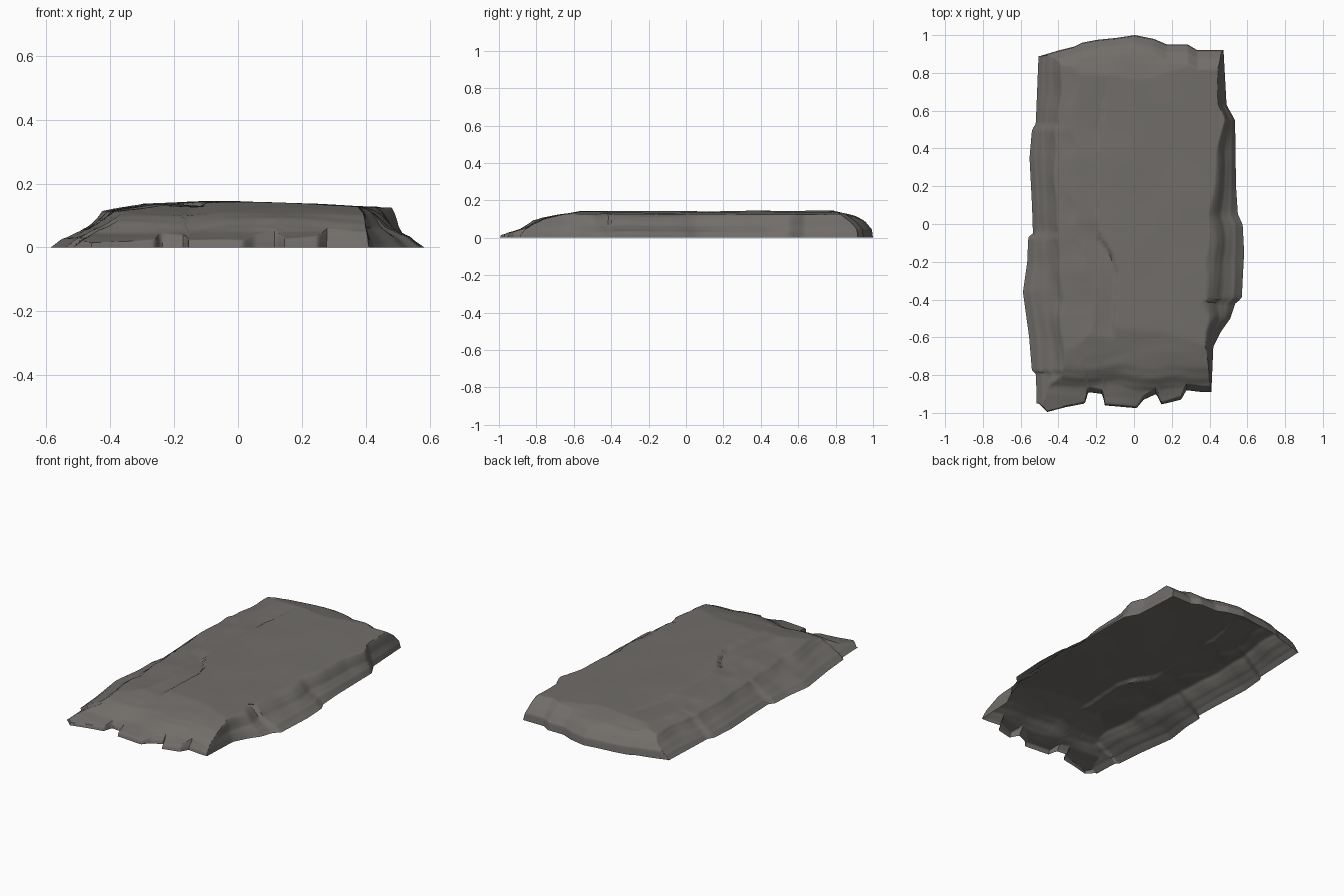
import bpy, bmesh, math
from mathutils import Vector, noise

if "Cube" in bpy.data.objects:
    bpy.data.objects.remove(bpy.data.objects["Cube"])

NX, NY = 170, 150


def interp(pts, t):
    """Piecewise linear curve through (t, value) pairs."""
    if t <= pts[0][0]:
        return pts[0][1]
    for (a, va), (b, vb) in zip(pts, pts[1:]):
        if t <= b:
            return va + (vb - va) * (t - a) / (b - a)
    return pts[-1][1]


# Ragged footprint of the slab: x along the sides, y along the ends
LEFT = [(-.92, -.515), (-.79, -.52), (-.78, -.54), (-.6, -.555), (-.36, -.588), (-.2, -.565),
        (-.07, -.56), (-.05, -.535), (.1, -.54), (.35, -.553), (.5, -.54), (.53, -.52), (.9, -.505)]
RIGHT = [(-.88, .41), (-.65, .42), (-.57, .46), (-.5, .51), (-.41, .54), (-.4, .57), (-.15, .583),
         (0, .575), (.05, .55), (.2, .54), (.55, .535), (.63, .49), (.9, .475)]
FRONT = [(-.5, -.95), (-.45, -.995), (-.35, -.97), (-.24, -.95), (-.22, -.89), (-.14, -.9),
         (-.13, -.96), (.05, -.975), (.09, -.93), (.16, -.9), (.19, -.955), (.3, -.93), (.33, -.88), (.42, -.89)]
BACK = [(-.5, .89), (-.4, .92), (-.32, .94), (-.28, .96), (-.2, .975), (-.1, .985), (0, 1), (.1, .98),
        (.17, .95), (.28, .95), (.33, .92), (.48, .92)]

# Side slopes: height against distance inwards, and how wide each slope is
LEFT_SLOPE = [(0, 0), (.2, .027), (.75, .078), (1, .113), (1.8, .136), (2.4, .3)]
RIGHT_SLOPE = [(0, 0), (.25, .035), (.55, .06), (.8, .105), (1, .125), (2, .3)]
LEFT_WIDTH = [(-.9, .17), (-.6, .19), (-.3, .2), (-.08, .16), (-.04, .135), (.9, .115)]
RIGHT_WIDTH = [(-.85, .02), (-.65, .04), (-.5, .11), (-.4, .17), (-.2, .19), (0, .18),
               (.2, .11), (.4, .09), (.6, .05), (.9, .025)]

# Ends: a broken lip at the rim, then a rise up to a straight ridge
FRONT_LIP = [(0, 0), (.006, .018), (.03, .05), (.06, .3)]
BACK_LIP = [(0, 0), (.006, .045), (.04, .085), (.1, .13), (.2, .3)]
FRONT_RISE = [(-1, .012), (-.92, .032), (-.86, .05), (-.8, .092), (-.76, .108), (-.68, .124), (-.56, .142), (-.48, .2)]
BACK_RISE = [(.7, .2), (.78, .142), (.85, .128), (.9, .112), (.95, .092), (1, .06)]

# Top surface across the slab, and the crack that runs along it
CROWN = [(-.5, .105), (-.42, .116), (-.3, .133), (-.12, .141), (0, .142), (.25, .133), (.45, .123)]
CRACK = [(-.8, -.08), (-.5, -.1), (-.25, -.085), (-.12, -.13), (-.05, -.19), (.4, -.18), (.75, -.14)]
CRACK_DEPTH = [(-.85, .01), (-.5, .014), (-.3, .014), (-.1, .02), (.02, .004), (.38, .003), (.5, .012), (.78, 0)]


def wobble(x, y, scale, seed):
    return noise.noise(Vector((x * scale, y * scale, seed)))


def top_height(x, y):
    h = interp(CROWN, x) + .004 * abs(y) + .003 * wobble(x, y, 4, 2)
    gap = x - interp(CRACK, y) + .02 * wobble(x, y, 10, 7)
    return h - interp(CRACK_DEPTH, y) * interp([(-.16, 0), (-.015, 1), (.003, 0)], gap)


def layered(h, x, y, seed, fade):
    """Stepped rock layers on a flank."""
    layer = .03
    k = h / layer + .6 * wobble(x, y, 3, seed)
    f = k - math.floor(k)
    return h + fade * layer * .35 * (f * f * (3 - 2 * f) - f)


def side(profile, d, width, x, y, seed):
    t = max(d, 0) / width
    fade = min(1, t * 4)
    t *= 1 + fade * .2 * wobble(x, y, 6, seed)
    return layered(interp(profile, t), x, y, seed + 5, fade)


def end(lip, rise, d, x, y, seed):
    fade = min(1, max(d, 0) * 25)
    h = interp(rise, y + .03 * wobble(x, y, 5, seed))
    h = layered(h, x, y, seed + 3, fade)
    return min(interp(lip, max(d, 0)), h)


bm = bmesh.new()
rows = []
for j in range(NY + 1):
    v = .5 - .5 * math.cos(math.pi * j / NY)
    row = []
    for i in range(NX + 1):
        u = .5 - .5 * math.cos(math.pi * i / NX)
        x0 = -.51 + u * .98
        yf, yb = interp(FRONT, x0), interp(BACK, x0)
        y = yf + (yb - yf) * v
        xl, xr = interp(LEFT, y), interp(RIGHT, y)
        x = xl + (xr - xl) * u
        if i in (0, NX) or j in (0, NY):
            z = 0
        else:
            # the front left quarter falls away more gently, the right corner is cut back
            sag = .01 * interp([(-.15, 1), (-.05, 0)], x) * interp([(-.9, 0), (-.8, 1), (-.65, 1), (-.45, 0)], y)
            cut = interp([(.2, 0), (.4, .012)], x) * interp([(-.9, 0), (-.8, 1), (-.6, 0)], y)
            z = min(top_height(x, y) - sag * .5,
                    side(LEFT_SLOPE, x - xl, interp(LEFT_WIDTH, y), x, y, 11),
                    side(RIGHT_SLOPE, xr - x, interp(RIGHT_WIDTH, y), x, y, 23),
                    end(FRONT_LIP, FRONT_RISE, y - yf, x, y, 37) - sag - cut,
                    end(BACK_LIP, BACK_RISE, yb - y, x, y, 41))
        row.append(bm.verts.new((x, y, max(z, 0))))
    rows.append(row)

# Open shell: the underside stays hollow
for a, b in zip(rows, rows[1:]):
    for i in range(NX):
        bm.faces.new((a[i], a[i + 1], b[i + 1], b[i]))

mesh = bpy.data.meshes.new("rock_slab")
bm.to_mesh(mesh)
bm.free()
slab = bpy.data.objects.new("rock_slab", mesh)
bpy.context.collection.objects.link(slab)

stone = bpy.data.materials.new("warm_grey_stone")
stone.diffuse_color = (.165, .155, .143, 1)
stone.use_nodes = True
stone.node_tree.nodes["Principled BSDF"].inputs["Base Color"].default_value = stone.diffuse_color
mesh.materials.append(stone)

bpy.context.view_layer.objects.active = slab
slab.select_set(True)
bpy.ops.object.shade_smooth_by_angle(angle=math.radians(40))
